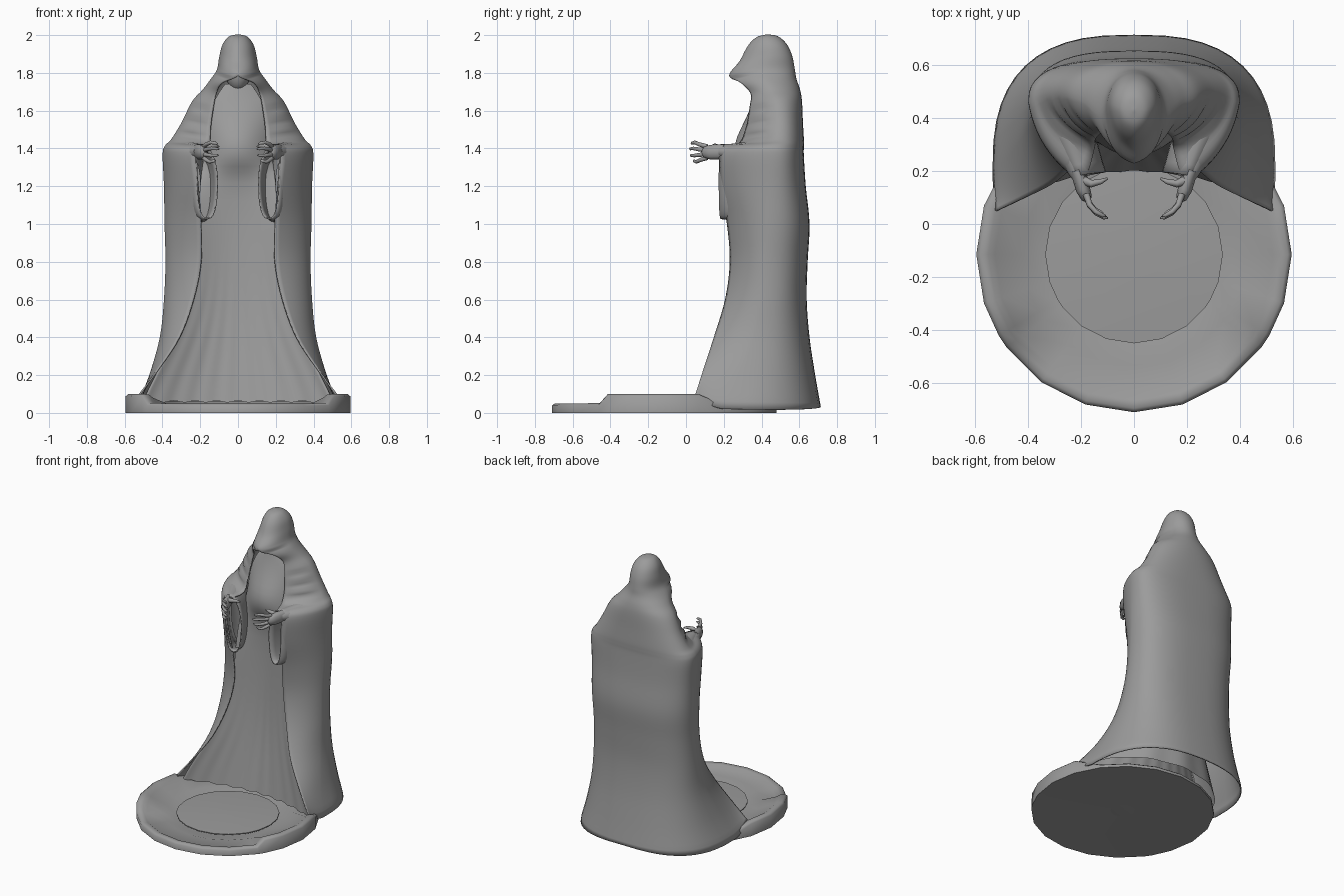
import bpy, bmesh
from math import sin, cos, pi, radians
from mathutils import Vector

if "Cube" in bpy.data.objects:
    bpy.data.objects.remove(bpy.data.objects["Cube"])

STONE = bpy.data.materials.new("stone")
STONE.diffuse_color = (.33, .33, .33, 1)
STONE.use_nodes = True
STONE.node_tree.nodes["Principled BSDF"].inputs["Base Color"].default_value = STONE.diffuse_color


def finish(name, bm, angle=50, subsurf=0, thick=0):
    bmesh.ops.remove_doubles(bm, verts=bm.verts, dist=0.0004)
    bmesh.ops.recalc_face_normals(bm, faces=bm.faces)
    me = bpy.data.meshes.new(name)
    bm.to_mesh(me)
    bm.free()
    me.materials.append(STONE)
    ob = bpy.data.objects.new(name, me)
    bpy.context.collection.objects.link(ob)
    bpy.ops.object.select_all(action='DESELECT')
    ob.select_set(True)
    bpy.context.view_layer.objects.active = ob
    bpy.ops.object.shade_smooth_by_angle(angle=radians(angle))
    if subsurf:
        m = ob.modifiers.new("smooth", 'SUBSURF')
        m.levels = m.render_levels = subsurf
    if thick:
        m = ob.modifiers.new("cloth", 'SOLIDIFY')
        m.thickness, m.offset = thick, 0
    return ob


def loft(name, rows, wrap=False, caps=False, **kw):
    """Skin a list of equally long point rows."""
    bm = bmesh.new()
    vs = [[bm.verts.new(p) for p in r] for r in rows]
    n = len(rows[0])
    for a, b in zip(vs, vs[1:]):
        for i in range(n if wrap else n - 1):
            j = (i + 1) % n
            bm.faces.new((a[i], a[j], b[j], b[i]))
    if caps:
        bm.faces.new(vs[0])
        bm.faces.new(vs[-1])
    return finish(name, bm, **kw)


def tube(name, pts, radii, tall=1.0, sides=10):
    pts = [Vector(p) for p in pts]
    rows = []
    for i, p in enumerate(pts):
        d = pts[min(i + 1, len(pts) - 1)] - pts[max(i - 1, 0)]
        q = d.to_track_quat('Z', 'Y')
        r = radii[i]
        rows.append([p + q @ Vector((r * cos(a), r * tall * sin(a), 0))
                     for a in (2 * pi * k / sides for k in range(sides))])
    return loft(name, rows, wrap=True, caps=True, angle=70)


def lerp(a, b, t):
    return a + (b - a) * t


def smooth_rows(table, steps):
    """Catmull-Rom interpolation down the rows of a table."""
    out = []
    for i in range(len(table) - 1):
        quad = list(zip(table[max(i - 1, 0)], table[i], table[i + 1],
                        table[min(i + 2, len(table) - 1)]))
        for k in range(steps):
            t = k / steps
            out.append([b + .5 * t * (c - a + t * (2 * a - 5 * b + 4 * c - d
                        + t * (3 * (b - c) + d - a))) for a, b, c, d in quad])
    return out + [list(table[-1])]


# Basin: 20-sided dish, low lip in front, raised rim at the sides
C = -0.115
half = [(0, .05), (18, .05), (36, .05), (54, .052), (59, .1), (72, .1),
        (90, .1), (108, .1), (126, .03), (144, .03), (162, .03), (180, .03)]
ring = half + [(360 - a, h) for a, h in half[-2:0:-1]]


def dish(name, profile, angle):
    loft(name, [[(r * sin(radians(a)), C - r * cos(radians(a)), z(h))
                 for a, h in ring] for r, z in profile],
         wrap=True, caps=True, angle=angle)


dish("basin", [(.001, lambda h: .012), (.595, lambda h: 0),
               (.595, lambda h: h - .012), (.58, lambda h: h),
               (.55, lambda h: h - .004), (.525, lambda h: max(.03, h - .02)),
               (.42, lambda h: .034), (.345, lambda h: .012),
               (.001, lambda h: .01)], 65)
dish("basin_centre", [(.335, lambda h: .03), (.335, lambda h: .036),
                      (.2, lambda h: .043), (.001, lambda h: .045)], 50)

# Hooded cloak: z back, z front, y back, half width, y of width, edge x, edge y
CLOAK = [
    (.03, .10, .71, .53, .2, .52, .05),
    (.2, .22, .68, .465, .28, .43, .09),
    (.4, .4, .65, .41, .36, .31, .15),
    (.6, .6, .635, .388, .4, .235, .21),
    (.8, .8, .64, .38, .42, .195, .235),
    (1.0, 1.0, .65, .385, .44, .195, .22),
    (1.2, 1.2, .63, .388, .45, .21, .185),
    (1.36, 1.36, .62, .395, .46, .225, .18),
    (1.41, 1.41, .62, .385, .46, .18, .185),
    (1.45, 1.425, .62, .35, .48, .15, .28),
    (1.54, 1.51, .615, .295, .49, .145, .32),
    (1.65, 1.62, .61, .24, .48, .13, .34),
    (1.71, 1.69, .6, .185, .46, .115, .345),
    (1.77, 1.745, .58, .14, .42, .085, .295),
    (1.82, 1.785, .572, .108, .42, 0, .232),
    (1.89, 1.86, .558, .095, .44, 0, .287),
    (1.95, 1.94, .53, .078, .44, 0, .33),
    (1.99, 1.985, .485, .045, .43, 0, .375),
    (2, 2, .43, 0, .43, 0, .43)]
N = 24


def cloak_half(zb, zf, yb, w, yw, xe, ye):
    pts = []
    w, xe = max(w, 0), max(xe, 0)
    if zb > 1.815:
        xe = 0
    p = lerp(.75, .95, min(1, max(0, (zb - 1.35) / .4)))
    for i in range(N + 1):
        u = i / N
        z = lerp(zb, zf, u ** 3)
        if zb < .04:
            z -= .018 * sin(pi * u)
        if u <= .5:
            a = u * pi
            x = w * max(sin(a), 0) ** p
            y = yw + (yb - yw) * max(cos(a), 0) ** p
        else:
            t = 2 * u - 1
            cx, cy = lerp(w, xe, .15), lerp(yw, ye, .85 if zb > 1.8 else .6)
            x = lerp(lerp(w, cx, t), lerp(cx, xe, t), t)
            y = lerp(lerp(yw, cy, t), lerp(cy, ye, t), t)
            # creases over the upper arm
            if 1.43 < zb < 1.64:
                y -= .011 * sin(pi * t) * sin((zb - 1.43) / .07 * 2 * pi)
        pts.append((x, y, z))
    return pts


rows = []
for r in smooth_rows(CLOAK, 5):
    h = cloak_half(*r)
    rows.append([(-x, y, z) for x, y, z in h[:0:-1]] + h)
loft("hooded_cloak", rows, thick=.008, angle=70)

# Inner robe: z, edge x, edge y, centre y; pleats fade out upwards
ROBE = [(.06, .51, .08, .20), (.2, .445, .105, .225), (.4, .325, .165, .26),
        (.6, .25, .225, .285), (.8, .215, .255, .30), (1.0, .215, .26, .31),
        (1.25, .2, .30, .315), (1.30, .19, .34, .275), (1.38, .18, .35, .25),
        (1.46, .17, .36, .265), (1.55, .16, .36, .315),
        (1.66, .13, .37, .36), (1.74, .07, .4, .38)]
rows = []
for z, xe, ye, yc in ROBE:
    f = max(0, 1 - z / .75)
    row = []
    for i in range(49):
        s = i / 24 - 1
        wave = cos(9 * pi * s) * f
        row.append((xe * s, yc + (ye - yc) * s * s + .003 * wave,
                    z + (.006 * wave if z < .1 else 0)))
    for i in range(1, 24):
        a = pi * i / 24
        row.append((xe * cos(a), ye + (.5 - ye) * sin(a) + .01 * f * cos(12 * a), z))
    rows.append(row)
loft("inner_robe", rows, wrap=True, subsurf=1, angle=60)

# Shadowed head inside the hood
bm = bmesh.new()
bmesh.ops.create_uvsphere(bm, u_segments=20, v_segments=14, radius=1)
for v in bm.verts:
    v.co = (v.co.x * .065, .42 + v.co.y * .08, 1.8 + v.co.z * .1)
finish("head", bm, 60)

# Sleeves and hands, mirrored
for sx, side in ((1, "left"), (-1, "right")):
    # hanging sleeve: centre x, y, z, half width, half height
    rows = []
    for cx, cy, cz, hw, hh in ((.163, .185, 1.225, .054, .195),
                               (.18, .225, 1.222, .058, .197),
                               (.22, .32, 1.215, .072, .215),
                               (.28, .45, 1.2, .085, .245)):
        row = []
        for k in range(28):
            a = 2 * pi * k / 28
            c, s = cos(a), sin(a)
            c = (1 if c > 0 else -1) * abs(c) ** .7
            row.append((sx * (cx + hw * c + .03 * max(s, 0) ** 2),
                        cy - .01 * c, cz + hh * s))
        rows.append(row)
    loft(side + "_sleeve", rows, wrap=True, thick=.008, angle=60)

    def part(name, pts, radii, tall=1.0):
        tube(side + name, [(sx * x, y, z) for x, y, z in pts], radii, tall)

    # forearm and palm
    part("_forearm", [(.3, .42, 1.375), (.255, .29, 1.375), (.215, .2, 1.383),
                      (.208, .18, 1.385)], [.05, .045, .034, .028])
    part("_palm", [(.217, .205, 1.385), (.203, .17, 1.382), (.192, .13, 1.38),
                   (.178, .098, 1.38), (.17, .088, 1.38)],
         [.026, .028, .027, .021, .01], 1.5)
    # four curled fingers, fanned vertically
    for k, (z, dz, n) in enumerate(((1.41, .022, 1), (1.39, .01, 1.1),
                                    (1.37, -.008, 1.05), (1.351, -.022, .85))):
        part("_finger_%d" % (k + 1),
             [(.18, .112, z), (.18 - .012 * n, .108 - .035 * n, z + dz * .5),
              (.18 - .036 * n, .108 - .062 * n, z + dz),
              (.18 - .062 * n, .108 - .076 * n, z + dz * .8),
              (.18 - .074 * n, .108 - .078 * n, z + dz * .6)],
             [.013, .011, .0095, .008, .003])
    # thumb
    part("_thumb", [(.195, .165, 1.40), (.16, .152, 1.412), (.125, .16, 1.415),
                    (.1, .172, 1.41)], [.019, .014, .01, .004])
